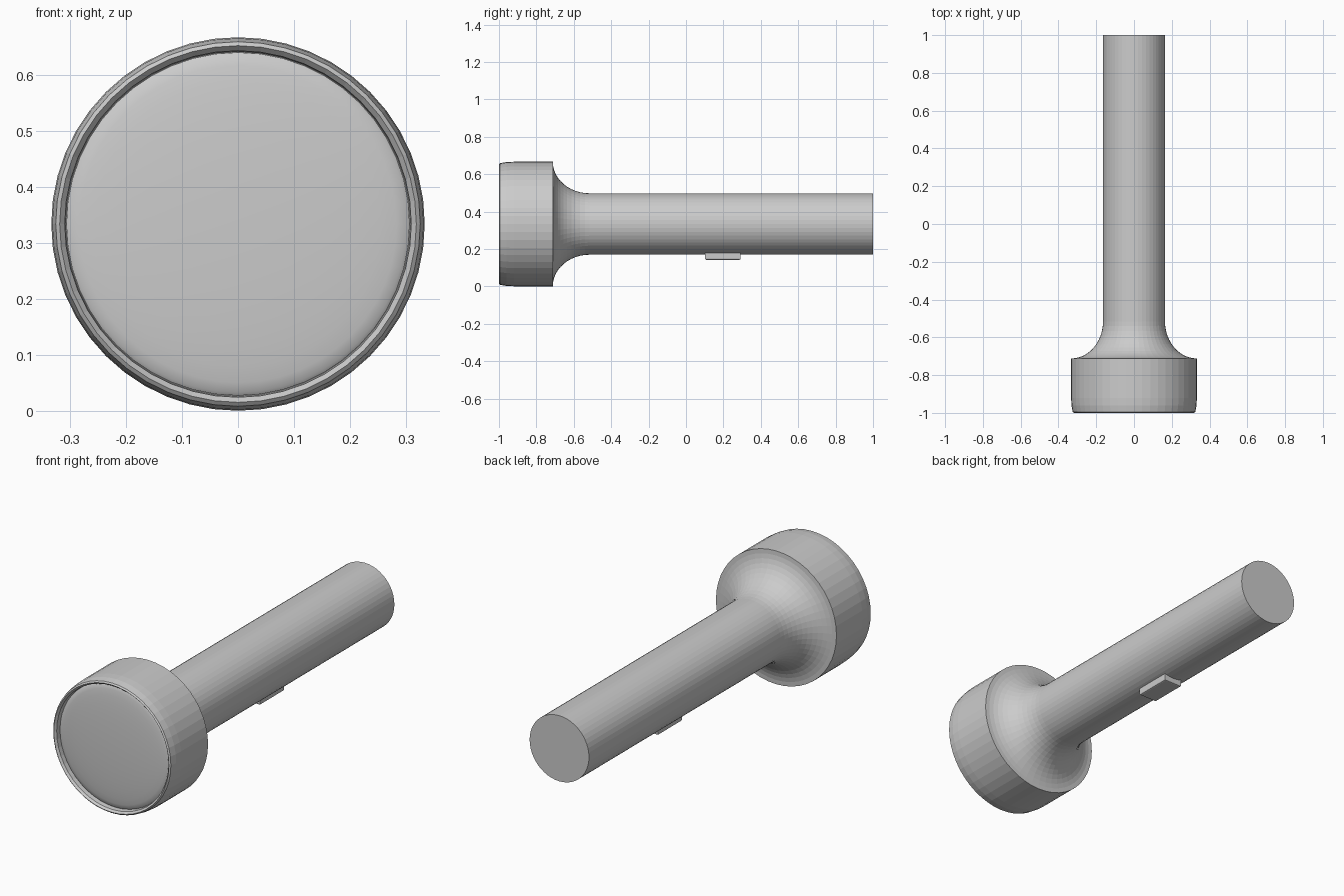
import bpy, bmesh, math

if "Cube" in bpy.data.objects:
    bpy.data.objects.remove(bpy.data.objects["Cube"])

AXIS_Z = 0.3335
SIDES = 48

grey = bpy.data.materials.new("grey")
grey.diffuse_color = (0.6, 0.6, 0.6, 1)
grey.use_nodes = True
grey.node_tree.nodes["Principled BSDF"].inputs["Base Color"].default_value = grey.diffuse_color


def finish(bm, name, smooth=None):
    bmesh.ops.recalc_face_normals(bm, faces=bm.faces)
    me = bpy.data.meshes.new(name)
    bm.to_mesh(me)
    bm.free()
    me.materials.append(grey)
    ob = bpy.data.objects.new(name, me)
    bpy.context.collection.objects.link(ob)
    if smooth:
        bpy.ops.object.select_all(action='DESELECT')
        ob.select_set(True)
        bpy.context.view_layer.objects.active = ob
        bpy.ops.object.shade_smooth_by_angle(angle=math.radians(smooth))
    return ob


def lathe(name, profile, smooth=None):
    """Spin (y, radius) points around the torch axis; end points may lie on the axis."""
    bm = bmesh.new()
    vs = [bm.verts.new((0, y, AXIS_Z + r)) for y, r in profile]
    es = [bm.edges.new(p) for p in zip(vs, vs[1:])]
    bmesh.ops.spin(bm, geom=vs + es, cent=(0, 0, AXIS_Z), axis=(0, 1, 0),
                   angle=math.tau, steps=SIDES, use_duplicate=False)
    bmesh.ops.remove_doubles(bm, verts=bm.verts, dist=1e-5)
    return finish(bm, name, smooth)


# Head and barrel in one turned shell, with a concave flare between them
flare = [(-0.515 - 0.197 * math.cos(a), 0.333 - 0.169 * math.sin(a))
         for a in (math.pi / 2 * i / 12 for i in range(13))]
lathe("torch_body", [(-0.965, 0.0), (-0.965, 0.307), (-0.99, 0.309), (-1.0, 0.318),
                     (-0.994, 0.325), (-0.96, 0.331), (-0.92, 0.333), (-0.712, 0.333)]
      + flare[1:] + [(1.0, 0.164), (1.0, 0.0)])

# Slightly domed lens set inside the rim
lathe("lens", [(-0.968 - 0.022 * math.cos(t * math.pi / 2), 0.306 * math.sin(t * math.pi / 2))
               for t in (i / 8 for i in range(9))], 40)

# Switch plate under the barrel
bm = bmesh.new()
bmesh.ops.create_cube(bm, size=1)
for v in bm.verts:
    v.co = (v.co.x * 0.1, 0.197 + v.co.y * 0.19, 0.166 + v.co.z * 0.048)
low = [e for e in bm.edges if all(v.co.z < 0.15 for v in e.verts)]
bmesh.ops.bevel(bm, geom=low, offset=0.006, segments=2, affect='EDGES', profile=0.5)
finish(bm, "switch")
